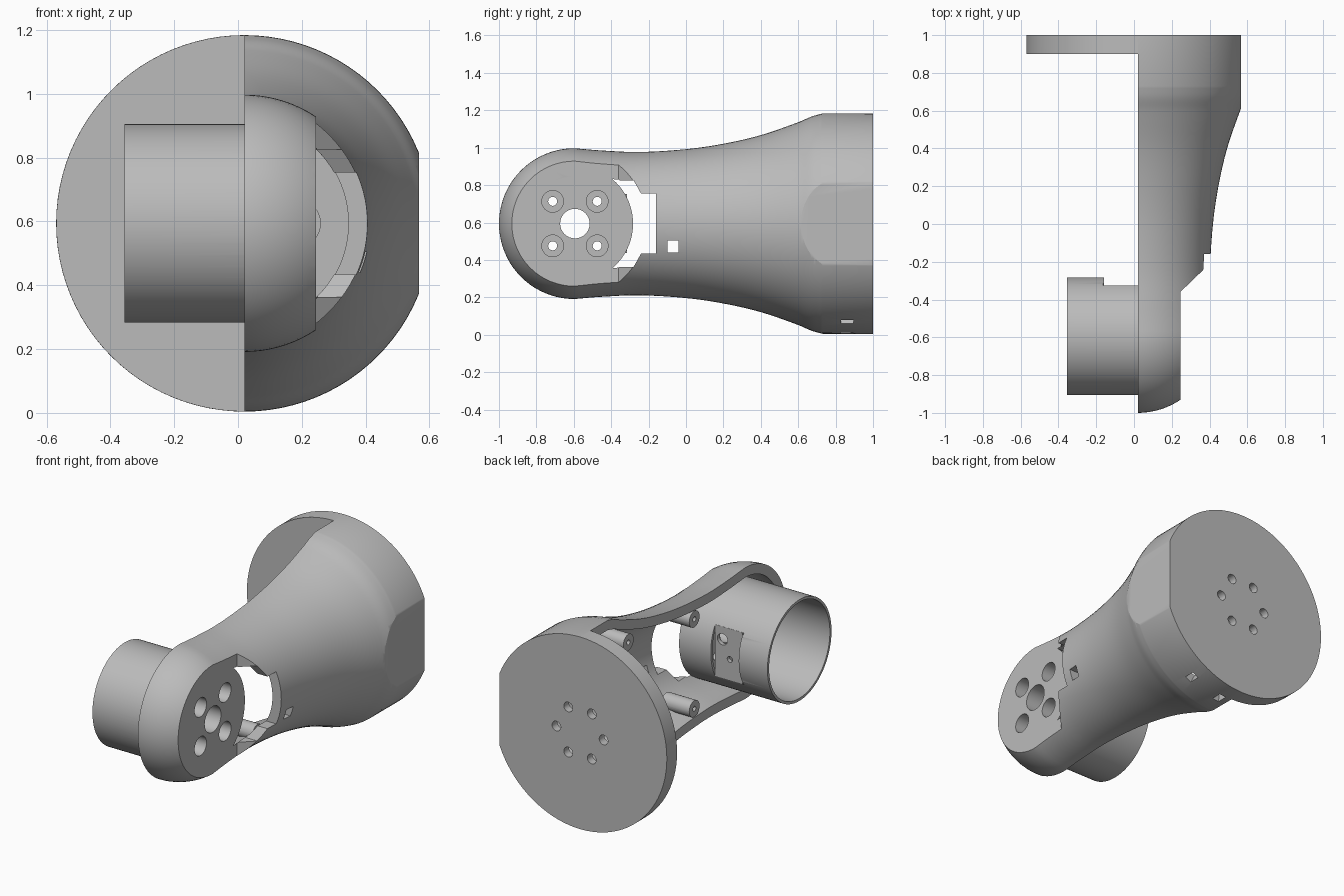
import bpy, bmesh, math
from mathutils import Matrix, Vector

if "Cube" in bpy.data.objects:
    bpy.data.objects.remove(bpy.data.objects["Cube"], do_unlink=True)

CX, CZ = 0.02, 0.594          # main axis of the arm
CUP_Y = -0.594                # centre of the motor cup
SPLIT = 0.02                  # open side of the half shell
WALL = 0.06

grey = bpy.data.materials.new("light_grey")
grey.use_nodes = True
colour = (0.5, 0.5, 0.5, 1)
grey.diffuse_color = colour
grey.node_tree.nodes["Principled BSDF"].inputs["Base Color"].default_value = colour


def to_object(name, bm):
    bmesh.ops.recalc_face_normals(bm, faces=bm.faces)
    mesh = bpy.data.meshes.new(name)
    bm.to_mesh(mesh)
    bm.free()
    obj = bpy.data.objects.new(name, mesh)
    bpy.context.collection.objects.link(obj)
    mesh.materials.append(grey)
    return obj


def box(x, y, z, turn=0.0):
    """Box from ranges, turned about the y axis through its centre."""
    bm = bmesh.new()
    mid = Vector([sum(r) / 2 for r in (x, y, z)])
    size = [r[1] - r[0] for r in (x, y, z)]
    mat = Matrix.Translation(mid) @ Matrix.Rotation(turn, 4, 'Y') @ Matrix.Diagonal((*size, 1))
    bmesh.ops.create_cube(bm, size=1, matrix=mat)
    return to_object("box_helper", bm)


def rod(start, axis, length, radius, sides=32):
    """Cylinder running from start along +x or +y."""
    bm = bmesh.new()
    direction = Vector((1, 0, 0)) if axis == 'X' else Vector((0, 1, 0))
    mat = Matrix.Translation(Vector(start) + direction * length / 2) @ direction.to_track_quat('Z', 'Y').to_matrix().to_4x4()
    bmesh.ops.create_cone(bm, cap_ends=True, segments=sides, radius1=radius,
                          radius2=radius, depth=length, matrix=mat)
    return to_object("rod_helper", bm)


def prism(points, direction):
    """Polygon pushed along a direction."""
    bm = bmesh.new()
    face = bm.faces.new([bm.verts.new(p) for p in points])
    new = bmesh.ops.extrude_face_region(bm, geom=[face])["geom"]
    bmesh.ops.translate(bm, verts=[v for v in new if isinstance(v, bmesh.types.BMVert)], vec=direction)
    return to_object("prism_helper", bm)


def revolve(name, profile):
    """Turn (y, radius) points about the main axis."""
    bm = bmesh.new()
    verts = [bm.verts.new((CX + r, y, CZ)) for y, r in profile]
    edges = [bm.edges.new(pair) for pair in zip(verts, verts[1:])]
    bmesh.ops.spin(bm, geom=verts + edges, cent=(CX, 0, CZ), axis=(0, 1, 0),
                   angle=math.tau, steps=96, use_duplicate=False)
    bmesh.ops.remove_doubles(bm, verts=bm.verts, dist=1e-5)
    return to_object(name, bm)


def combine(target, other, operation):
    mod = target.modifiers.new("join", 'BOOLEAN')
    mod.operation, mod.solver, mod.object = operation, 'EXACT', other
    bpy.context.view_layer.update()
    result = target.evaluated_get(bpy.context.evaluated_depsgraph_get())
    mesh = bpy.data.meshes.new_from_object(result)
    target.modifiers.clear()
    target.data = mesh
    bpy.data.objects.remove(other, do_unlink=True)


def cut(target, other):
    combine(target, other, 'DIFFERENCE')


def add(target, other):
    combine(target, other, 'UNION')


# Outline of the arm: ball end, waist, flare and straight collar
def ball(radius):
    steps = 20
    return [(-0.597 - radius * math.cos(a), radius * math.sin(a))
            for a in [math.pi / 2 * i / steps for i in range(steps + 1)]]


KEYS = [(-0.597, 0.403), (-0.45, 0.391), (-0.25, 0.383), (0, 0.398), (0.2, 0.427),
        (0.4, 0.473), (0.6, 0.542), (0.67, 0.572), (0.73, 0.589)]


def spline(keys, steps=5):
    out = []
    for i in range(len(keys) - 1):
        p = [Vector(keys[max(0, min(len(keys) - 1, i + k))]) for k in (-1, 0, 1, 2)]
        h = p[2].x - p[1].x
        m1 = (p[2].y - p[0].y) / (p[2].x - p[0].x) * h
        m2 = (p[3].y - p[1].y) / (p[3].x - p[1].x) * h
        for s in range(1, steps + 1):
            t = s / steps
            r = ((2*t**3 - 3*t**2 + 1) * p[1].y + (t**3 - 2*t**2 + t) * m1
                 + (3*t**2 - 2*t**3) * p[2].y + (t**3 - t**2) * m2)
            out.append((p[1].x + h * t, r))
    return out


flare = spline(KEYS)
arm = revolve("arm_shell", ball(0.403) + flare + [(1, 0.59), (1, 0)])
hollow = revolve("hollow_helper", ball(0.403 - WALL) + [(y, r - WALL) for y, r in flare]
                 + [(0.9, 0.53), (0.9, 0)])

# Half shell with a full end flange and flattened side
cut(arm, hollow)
cut(arm, box((-2, SPLIT), (-2, 0.9), (-1, 2)))
cut(arm, box((0.567, 2), (-2, 2), (-1, 2)))

# Flat motor face with chamfer
cut(arm, prism([(0.245, -1.2, -1), (0.245, -0.36, -1), (0.445, -0.168, -1),
                (0.8, -0.168, -1), (0.8, -1.2, -1)], (0, 0, 3)))

# Stepped opening behind the motor face
half = [(-0.45, 0.231), (-0.28, 0.231), (-0.24, 0.16), (-0.16, 0.16)]
outline = half + [(y, -h) for y, h in reversed(half)]
cut(arm, prism([(0.1, y, CZ + h) for y, h in outline], (1, 0, 0)))

# Small cable window and strap slots
cut(arm, box((0.2, 0.8), (-0.1, -0.04), (0.44, 0.505)))
for angle in (63, 84):
    a = math.radians(angle)
    x, z = CX + 0.58 * math.cos(a), CZ - 0.58 * math.sin(a)
    cut(arm, box((x - 0.08, x + 0.08), (0.83, 0.895), (z - 0.022, z + 0.022), a))

# Screw bosses inside the shell
for y, dz, length in ((-0.11, 0.275, 0.19), (0.53, 0.377, 0.27)):
    for side in (-1, 1):
        z = CZ + side * dz
        add(arm, rod((SPLIT, y, z), 'X', length, 0.05))
        cut(arm, rod((SPLIT - 0.02, y, z), 'X', 0.14, 0.015, 16))

# Motor cup with a flat connector pad on its rear side
add(arm, rod((-0.355, CUP_Y, CZ), 'X', 0.6, 0.311, 96))
cut(arm, rod((-0.4, CUP_Y, CZ), 'X', 0.53, 0.295, 96))
add(arm, box((-0.165, 0.03), (-0.35, -0.315), (CZ - 0.158, CZ + 0.158)))
cut(arm, box((-0.16, 0.03), (-0.325, -0.2), (CZ - 0.16, CZ + 0.16)))
cut(arm, rod((-0.07, -0.4, CZ - 0.03), 'Y', 0.15, 0.018, 16))
cut(arm, rod((-0.02, -0.4, CZ + 0.08), 'Y', 0.15, 0.035, 16))

# Motor face holes
cut(arm, rod((0.05, CUP_Y, CZ), 'X', 0.3, 0.079))
for sy in (-1, 1):
    for sz in (-1, 1):
        y, z = CUP_Y + sy * 0.119, CZ + sz * 0.119
        cut(arm, rod((0.05, y, z), 'X', 0.3, 0.024, 20))
        cut(arm, rod((0.165, y, z), 'X', 0.2, 0.058))

# Flange recess and its ring of bolt holes
cut(arm, rod((CX, 0.8, CZ), 'Y', 0.12, 0.342, 96))
for i in range(6):
    a = i * math.pi / 3
    x, z = CX + 0.16 * math.cos(a), CZ + 0.16 * math.sin(a)
    cut(arm, rod((x, 0.85, z), 'Y', 0.3, 0.03, 20))
    cut(arm, rod((x, 0.85, z), 'Y', 0.1, 0.078))

# Smooth shading with crisp edges
bpy.ops.object.select_all(action='DESELECT')
arm.select_set(True)
bpy.context.view_layer.objects.active = arm
bpy.ops.object.shade_smooth_by_angle(angle=math.radians(25))
